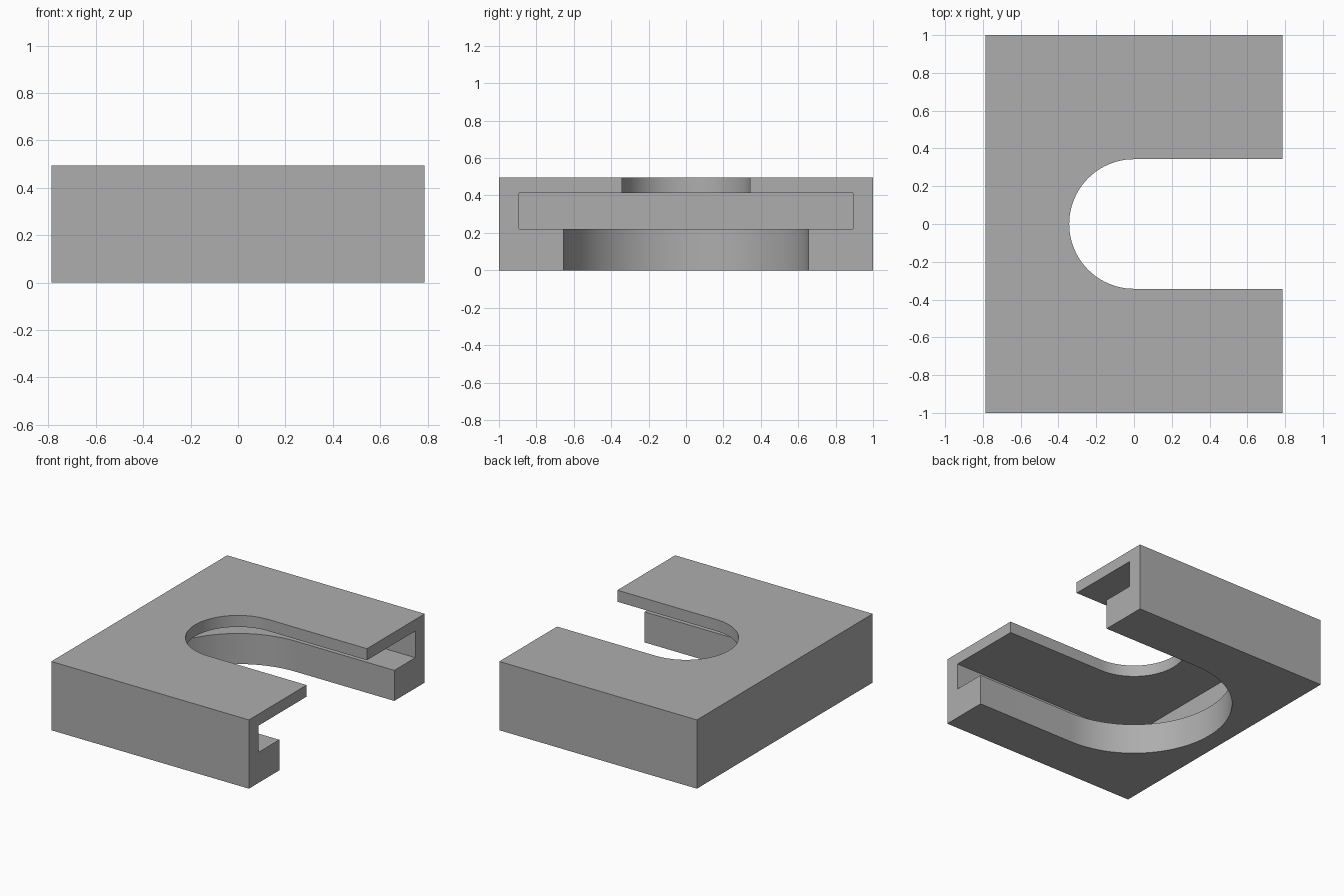
import bpy, bmesh, math

if "Cube" in bpy.data.objects:
    bpy.data.objects.remove(bpy.data.objects["Cube"], do_unlink=True)

HALF_X, HALF_Y, HEIGHT = 0.787, 1.0, 0.495
PAST = HALF_X + 0.3          # cutters run out through the open side

grey = bpy.data.materials.new("plain grey")
grey.use_nodes = True
colour = (0.42, 0.42, 0.42, 1)
grey.diffuse_color = colour
grey.node_tree.nodes["Principled BSDF"].inputs["Base Color"].default_value = colour


def prism(name, outline, z0, z1):
    """Extrude an outline in the xy plane from z0 to z1."""
    bm = bmesh.new()
    base = bm.faces.new([bm.verts.new((x, y, z0)) for x, y in outline])
    top = bmesh.ops.extrude_face_region(bm, geom=[base])["geom"]
    bmesh.ops.translate(bm, vec=(0, 0, z1 - z0),
                        verts=[v for v in top if isinstance(v, bmesh.types.BMVert)])
    bmesh.ops.recalc_face_normals(bm, faces=bm.faces)
    mesh = bpy.data.meshes.new(name)
    bm.to_mesh(mesh)
    bm.free()
    obj = bpy.data.objects.new(name, mesh)
    bpy.context.collection.objects.link(obj)
    mesh.materials.append(grey)
    return obj


def rectangle(x0, x1, half_y):
    return [(x0, -half_y), (x1, -half_y), (x1, half_y), (x0, half_y)]


def round_slot(radius, steps=48):
    """Slot with a half-round closed end, open towards +x."""
    arc = [math.pi * (0.5 + i / steps) for i in range(steps + 1)]
    return ([(radius * math.cos(a), radius * math.sin(a)) for a in arc]
            + [(PAST, -radius), (PAST, radius)])


# Solid block, then the wide lower slot, the inner pocket and the narrow upper slot
block = prism("slotted_block", rectangle(-HALF_X, HALF_X, HALF_Y), 0, HEIGHT)
cutters = [
    prism("pocket_cutter", rectangle(-0.715, PAST, 0.893), 0.22, 0.412),
    prism("lower_slot_cutter", round_slot(0.654), -0.1, 0.3),
    prism("upper_slot_cutter", round_slot(0.343), 0.3, HEIGHT + 0.1),
]

bpy.context.view_layer.objects.active = block
for cutter in cutters:
    cutter.hide_render = True
    mod = block.modifiers.new(cutter.name, "BOOLEAN")
    mod.operation, mod.solver, mod.object = "DIFFERENCE", "EXACT", cutter
    bpy.ops.object.modifier_apply(modifier=mod.name)
    bpy.data.objects.remove(cutter, do_unlink=True)

# Smooth the round ends, keep the corners crisp
bpy.ops.object.select_all(action="DESELECT")
block.select_set(True)
bpy.ops.object.shade_smooth_by_angle(angle=math.radians(30))
